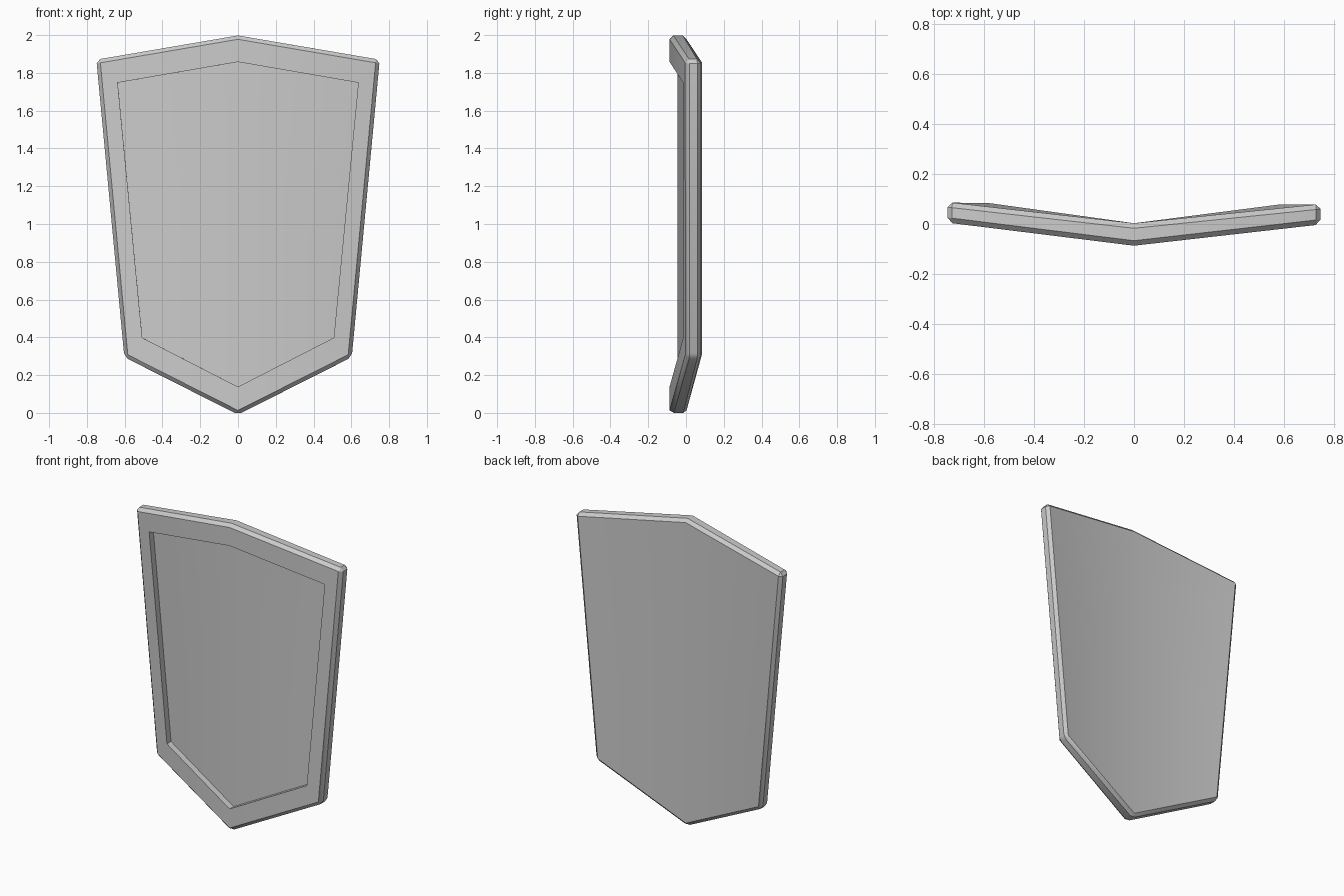
import bpy, bmesh
from mathutils import Matrix

if "Cube" in bpy.data.objects:
    bpy.data.objects.remove(bpy.data.objects["Cube"])

# Outlines as (x, z, y of the front surface): top, corner, lower corner, tip
OUTER = [(0, 2.0, -0.087), (0.75, 1.872, 0.002), (0.602, 0.297, 0.002), (0, -0.007, -0.087)]
INNER = [(0, 1.86, -0.087), (0.637, 1.75, -0.011), (0.507, 0.4, -0.012), (0, 0.14, -0.087)]
THICK, RECESS, BEVEL = 0.09, 0.042, 0.02

bm = bmesh.new()


def ring(half, dy, corner_dy=None):
    """Six-point loop: half outline mirrored across x = 0."""
    pts = half + [(-x, z, y) for x, z, y in reversed(half[1:-1])]
    corner_dy = dy if corner_dy is None else corner_dy
    return [bm.verts.new((x, y + (corner_dy if x else dy), z)) for x, z, y in pts]


def bridge(a, b):
    for i in range(6):
        j = (i + 1) % 6
        bm.faces.new((a[i], a[j], b[j], b[i]))


def cap(r):
    bm.faces.new((r[0], r[1], r[2], r[3]))
    bm.faces.new((r[0], r[3], r[4], r[5]))


# Folded plate with a raised rim around a recessed front panel
front = ring(OUTER, 0)
back = ring(OUTER, THICK, 0.082)
rim = ring(INNER, 0)
floor = ring(INNER, RECESS)
bridge(back, front)
bridge(front, rim)
bridge(rim, floor)
cap(floor)
cap(back)
bmesh.ops.recalc_face_normals(bm, faces=bm.faces[:])

# Chamfer the outside edges and every corner but the shallow top one
edges = []
for i in range(6):
    j = (i + 1) % 6
    edges += [bm.edges.get((front[i], front[j])), bm.edges.get((back[i], back[j]))]
    if i:
        edges.append(bm.edges.get((front[i], back[i])))
bmesh.ops.bevel(bm, geom=edges, offset=BEVEL, offset_type='OFFSET', segments=1,
                profile=0.5, affect='EDGES', clamp_overlap=True)
bmesh.ops.rotate(bm, verts=bm.verts[:], cent=(0, 0, 1), matrix=Matrix.Rotation(-0.005, 3, 'Z'))

# Sit on the ground
low = min(v.co.z for v in bm.verts)
bmesh.ops.translate(bm, verts=bm.verts[:], vec=(0, 0, -low))

mesh = bpy.data.meshes.new("shield")
bm.to_mesh(mesh)
bm.free()
shield = bpy.data.objects.new("shield", mesh)
bpy.context.collection.objects.link(shield)
bpy.context.view_layer.objects.active = shield
shield.select_set(True)
bpy.ops.object.shade_smooth_by_angle(angle=0.52)
